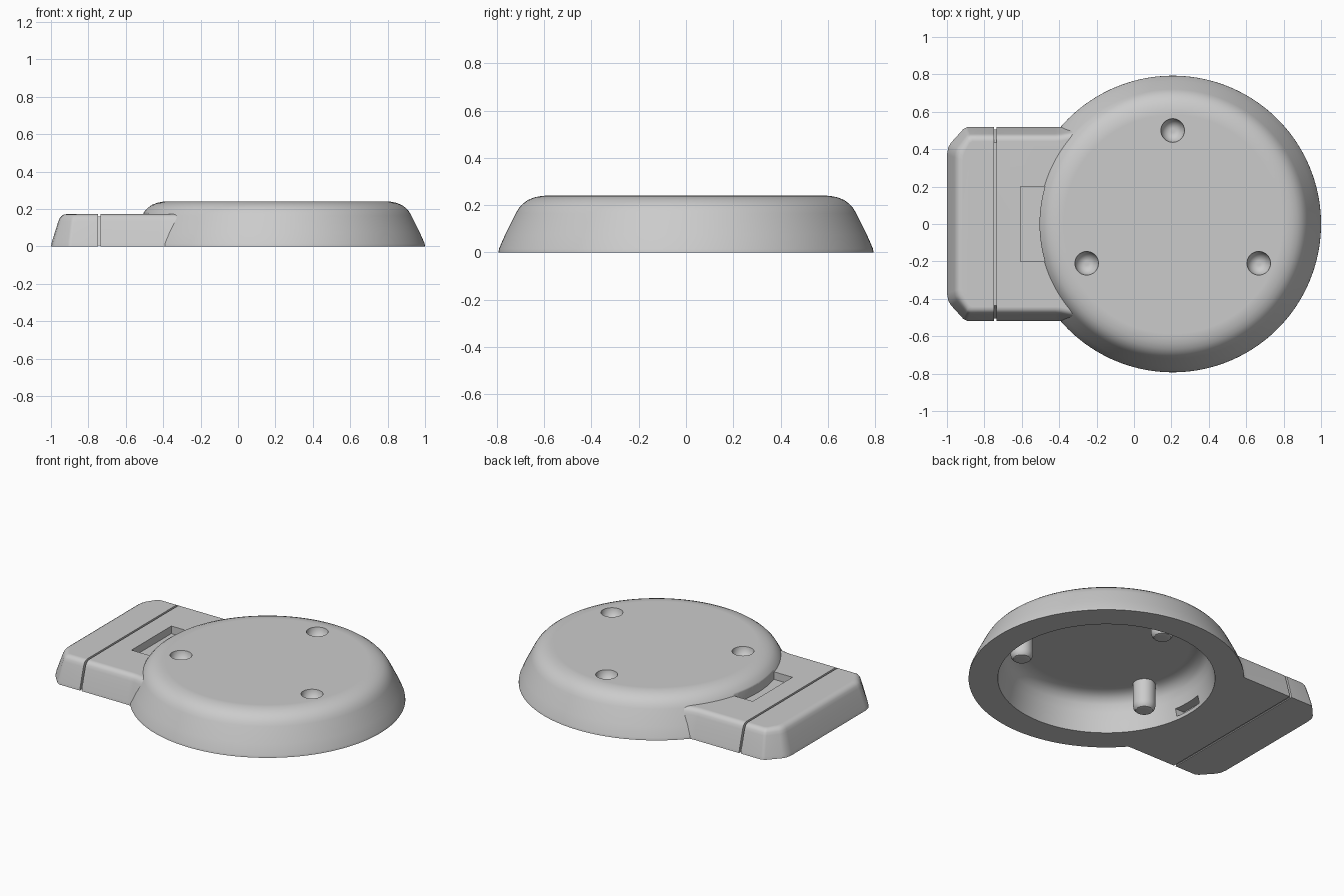
import bpy, bmesh, math

if "Cube" in bpy.data.objects:
    bpy.data.objects.remove(bpy.data.objects["Cube"])

CX = 0.207  # centre of the round base along x


def loft(name, rings):
    """Skin a stack of closed rings and cap both ends."""
    bm = bmesh.new()
    loops = [[bm.verts.new(p) for p in ring] for ring in rings]
    n = len(loops[0])
    for a, b in zip(loops, loops[1:]):
        for i in range(n):
            j = (i + 1) % n
            bm.faces.new((a[i], a[j], b[j], b[i]))
    bm.faces.new(loops[0])
    bm.faces.new(loops[-1])
    bmesh.ops.recalc_face_normals(bm, faces=bm.faces)
    me = bpy.data.meshes.new(name)
    bm.to_mesh(me)
    bm.free()
    ob = bpy.data.objects.new(name, me)
    bpy.context.collection.objects.link(ob)
    return ob


def turned(name, profile, x, y, n):
    """Lathe an (r, z) profile about a vertical axis."""
    ang = [2 * math.pi * i / n for i in range(n)]
    return loft(name, [[(x + r * math.cos(a), y + r * math.sin(a), z) for a in ang]
                       for r, z in profile])


def box(name, x0, x1, y, z0, z1):
    return loft(name, [[(x0, -y, z), (x1, -y, z), (x1, y, z), (x0, y, z)]
                       for z in (z0, z1)])


def activate(ob):
    bpy.ops.object.select_all(action='DESELECT')
    ob.select_set(True)
    bpy.context.view_layer.objects.active = ob


def combine(ob, tool, operation='DIFFERENCE'):
    mod = ob.modifiers.new("combine", 'BOOLEAN')
    mod.operation = operation
    mod.solver = 'EXACT'
    mod.object = tool
    activate(ob)
    bpy.ops.object.modifier_apply(modifier=mod.name)
    bpy.data.objects.remove(tool)


def mirrored(pts):
    return pts + [(x, -y) for x, y in reversed(pts)]


# Round base: hollow underneath, sloped outside, rounded shoulder
base = turned("round_base", [
    (0.48, 0.225), (0.53, 0.217), (0.565, 0.197), (0.587, 0.165), (0.60, 0.12),
    (0.612, 0.06), (0.625, 0), (0.793, 0), (0.791, 0.015),
    (0.765, 0.075), (0.72, 0.165), (0.707, 0.187), (0.69, 0.206), (0.668, 0.222),
    (0.64, 0.233), (0.61, 0.239), (0.585, 0.24)], CX, 0, 160)

# Shared edge profile of the tab: (inset, height)
EDGE = [(0, 0), (0.004, 0.02), (0.028, 0.09), (0.044, 0.135), (0.052, 0.152),
        (0.062, 0.163), (0.076, 0.170), (0.095, 0.173)]

# Tab: end cap with clipped corners, straight body, recessed seam between them
cap_rings, body_rings = [], []
for d, z in EDGE:
    h = 0.518 - 0.8 * d
    cap_rings.append([(x, y, z) for x, y in mirrored([
        (-0.748, h), (-0.89 + 0.3 * d, h), (-0.912 + 0.35 * d, h - 0.01),
        (-0.978 + 0.75 * d, 0.435 - 0.55 * d), (-0.993 + 0.85 * d, 0.41 - 0.5 * d),
        (-1 + 0.9 * d, 0.37 - 0.3 * d)])])
    body_rings.append([(x, y, z) for x, y in mirrored([
        (-0.28, h + 0.025), (-0.35, h + 0.01), (-0.39, h + 0.002), (-0.42, h), (-0.735, h)])])
tab = loft("tab_body", body_rings)
combine(tab, turned("base_trim_cutter", [(0.69, -0.1), (0.69, 0.4)], CX, 0, 160))
combine(base, tab, 'UNION')
combine(base, loft("seam_core", [
    [(x, y, z) for x, y in mirrored([(-0.72, h), (-0.76, h)])]
    for h, z in ((0.505, 0.006), (0.48, 0.08), (0.455, 0.135), (0.435, 0.16))]), 'UNION')
combine(base, loft("tab_end_cap", cap_rings), 'UNION')

# Shallow slot in the tab, its inner side following the round base
slot = box("slot_cutter", -0.608, -0.40, 0.20, 0.125, 0.19)
combine(slot, turned("slot_arc", [(0.712, -0.1), (0.712, 0.4)], CX, 0, 160))
combine(base, slot)

# Three pegs under the top, each with a bowl-shaped dimple above it
for x, y in [(CX, 0.50), (CX - 0.46, -0.21), (CX + 0.46, -0.21)]:
    combine(base, turned("peg", [
        (0.03, 0.045), (0.05, 0.051), (0.061, 0.064), (0.065, 0.085), (0.065, 0.233)],
        x, y, 40), 'UNION')
    combine(base, turned("dimple_cutter", [
        (0.012, 0.182), (0.03, 0.186), (0.045, 0.196), (0.056, 0.212), (0.0615, 0.228),
        (0.064, 0.245)], x, y, 40))

# Small window in the cavity wall, on the tab side
combine(base, box("window_cutter", -0.46, -0.30, 0.10, 0.02, 0.067))

activate(base)
bpy.ops.object.shade_smooth_by_angle(angle=math.radians(32))
base.modifiers.new("flat_tops", 'WEIGHTED_NORMAL').keep_sharp = True
